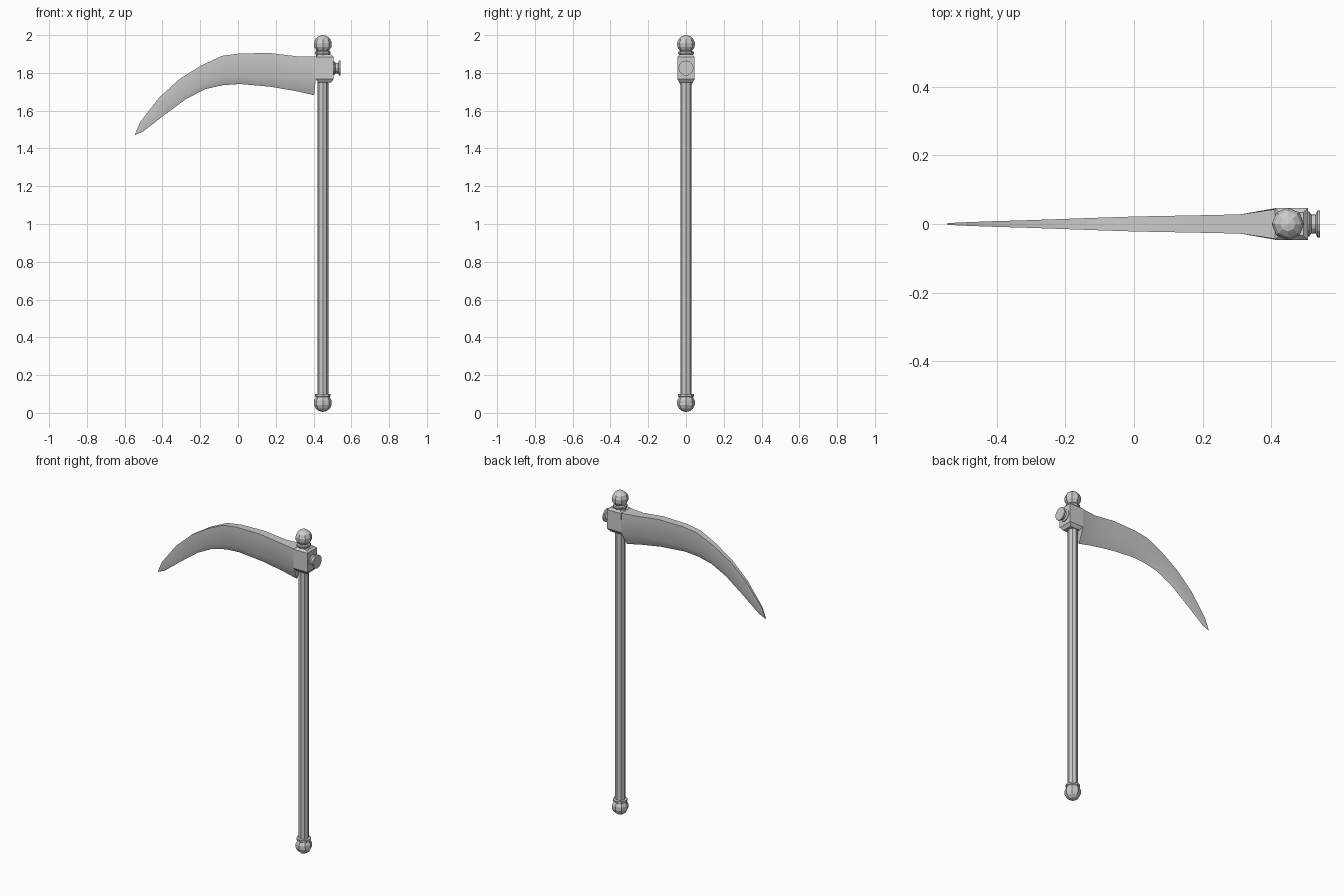
import bpy, bmesh, math
from mathutils import Matrix

if "Cube" in bpy.data.objects:
    bpy.data.objects.remove(bpy.data.objects["Cube"])

CX = 0.449  # pole axis


def finish(name, bm, smooth=None):
    bmesh.ops.remove_doubles(bm, verts=bm.verts, dist=1e-5)
    bmesh.ops.recalc_face_normals(bm, faces=bm.faces)
    mesh = bpy.data.meshes.new(name)
    bm.to_mesh(mesh)
    bm.free()
    ob = bpy.data.objects.new(name, mesh)
    bpy.context.collection.objects.link(ob)
    if smooth:
        bpy.ops.object.select_all(action='DESELECT')
        ob.select_set(True)
        bpy.context.view_layer.objects.active = ob
        bpy.ops.object.shade_smooth_by_angle(angle=math.radians(smooth))
    return ob


def skin(bm, rings):
    loops = [[bm.verts.new(p) for p in ring] for ring in rings]
    n = len(loops[0])
    for a, b in zip(loops, loops[1:]):
        for i in range(n):
            j = (i + 1) % n
            bm.faces.new((a[i], a[j], b[j], b[i]))
    bm.faces.new(loops[0])
    bm.faces.new(loops[-1])


def lathe(name, profile, sides=8, matrix=Matrix.Translation((CX, 0, 0)), turn=0.0):
    bm = bmesh.new()
    skin(bm, [[(r * math.cos(turn + 2 * math.pi * i / sides),
                r * math.sin(turn + 2 * math.pi * i / sides), z)
               for i in range(sides)] for r, z in profile])
    bm.transform(matrix)
    return finish(name, bm)


def ball(zc, r, a0, a1, steps=6):
    angles = [math.radians(a0 + (a1 - a0) * i / steps) for i in range(steps + 1)]
    return [(max(r * math.cos(a), 0.0005), zc + r * math.sin(a)) for a in angles]


# Pole
lathe("pole", [(0.029, 0.06), (0.029, 1.80)])

# Bottom pommel: ball with a collar
lathe("pommel", ball(0.053, 0.048, -90, 40, 5) +
      [(0.042, 0.088), (0.042, 0.099), (0.028, 0.101)])

# Top finial: collar, neck and ball
lathe("finial", [(0.036, 1.88), (0.036, 1.893), (0.042, 1.906), (0.040, 1.913),
                 (0.030, 1.916)] + ball(1.952, 0.048, -45, 90, 5))

# Square head block, tapered above and below
h = math.sqrt(2)
lathe("head_block", [(0.032 * h, 1.748), (0.046 * h, 1.768), (0.046 * h, 1.885), (0.034 * h, 1.897)],
      sides=4, turn=math.pi / 4,
      matrix=Matrix.Translation((0.459, 0, 0)) @ Matrix.Diagonal((1.04, 1, 1, 1)))

# Flanged stud on the back of the head
lathe("rear_stud", [(0.036, 0.50), (0.036, 0.511), (0.027, 0.517), (0.027, 0.530),
                    (0.040, 0.535), (0.040, 0.543)], sides=12,
      matrix=Matrix.Translation((0, 0, 1.825)) @ Matrix.Rotation(math.pi / 2, 4, 'Y'))

# Blade sections: spine x z, bevel line x z, cutting edge x z, half thickness
sections = [
    (0.43, 1.885, 0.43, 1.768, 0.403, 1.682, 0.046),
    (0.31, 1.888, 0.31, 1.770, 0.31, 1.703, 0.028),
    (0.17, 1.905, 0.17, 1.776, 0.17, 1.727, 0.025),
    (0.01, 1.903, 0.01, 1.784, 0.01, 1.741, 0.022),
    (-0.085, 1.890, -0.08, 1.777, -0.08, 1.735, 0.019),
    (-0.197, 1.838, -0.183, 1.744, -0.173, 1.714, 0.015),
    (-0.31, 1.767, -0.285, 1.691, -0.275, 1.662, 0.011),
    (-0.415, 1.672, -0.393, 1.612, -0.382, 1.583, 0.008),
    (-0.518, 1.54, -0.507, 1.51, -0.502, 1.490, 0.004),
    (-0.545, 1.476, -0.545, 1.474, -0.545, 1.472, 0.002),
]
bm = bmesh.new()
rings = []
for i, (sx, sz, bx, bz, ex, ez, t) in enumerate(sections):
    if i == 0:
        bx = 0.412
    rings.append([(sx, -t, sz), (sx, t, sz), (bx, t, bz), (ex, 0, ez), (bx, -t, bz)])
skin(bm, rings)
finish("blade", bm, smooth=32)
